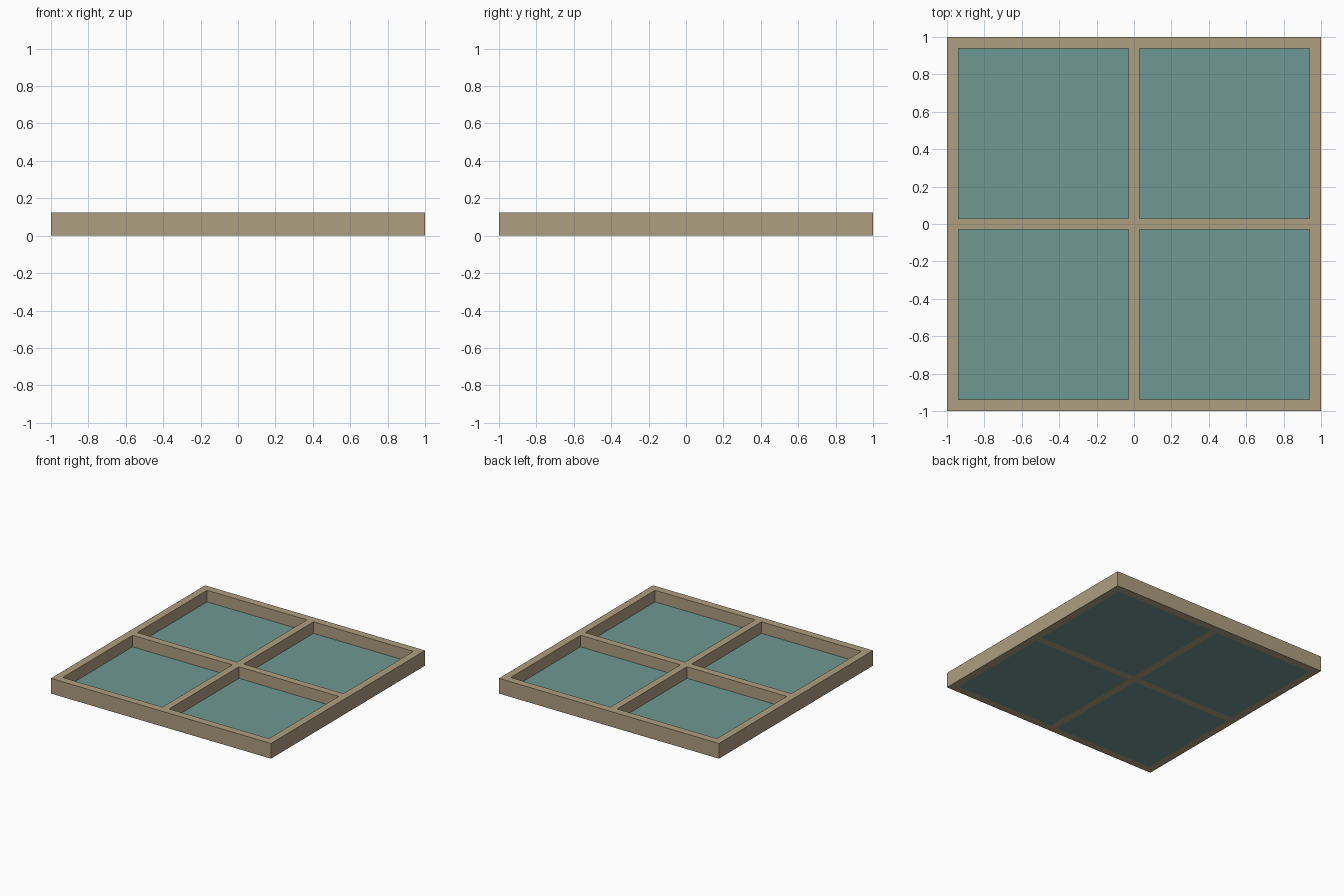
import bpy
import bmesh

cube = bpy.data.objects.get("Cube")
if cube:
    bpy.data.objects.remove(cube, do_unlink=True)

HEIGHT = 0.125
PANE_TOP = 0.03
INNER, BAR = 0.9375, 0.03   # inside of the border, half width of the cross bars


def make_material(name, color):
    mat = bpy.data.materials.new(name)
    mat.use_nodes = True
    mat.diffuse_color = color
    mat.node_tree.nodes["Principled BSDF"].inputs["Base Color"].default_value = color
    return mat


def make_object(name, bm, mat):
    bmesh.ops.recalc_face_normals(bm, faces=bm.faces)
    mesh = bpy.data.meshes.new(name)
    bm.to_mesh(mesh)
    bm.free()
    mesh.materials.append(mat)
    obj = bpy.data.objects.new(name, mesh)
    bpy.context.collection.objects.link(obj)
    return obj


def extrude_up(bm, height):
    result = bmesh.ops.extrude_face_region(bm, geom=bm.faces[:], use_keep_orig=True)
    verts = [g for g in result["geom"] if isinstance(g, bmesh.types.BMVert)]
    bmesh.ops.translate(bm, verts=verts, vec=(0, 0, height))


wood = make_material("tan_wood", (0.423, 0.342, 0.216, 1))
glass = make_material("teal_glass", (0.159, 0.314, 0.292, 1))

# Window frame: a lattice with four openings, raised to full height
lines = [-1, -INNER, -BAR, BAR, INNER, 1]
bm = bmesh.new()
grid = [[bm.verts.new((x, y, 0)) for y in lines] for x in lines]
for i in range(5):
    for j in range(5):
        if not (i % 2 and j % 2):
            bm.faces.new((grid[i][j], grid[i + 1][j], grid[i + 1][j + 1], grid[i][j + 1]))
extrude_up(bm, HEIGHT)
make_object("window_frame", bm, wood)

# Four panes set flush with the underside
for side_y, label_y in ((-1, "front"), (1, "back")):
    for side_x, label_x in ((-1, "right"), (1, "left")):
        bm = bmesh.new()
        corners = [(BAR, BAR), (INNER, BAR), (INNER, INNER), (BAR, INNER)]
        bm.faces.new([bm.verts.new((side_x * x, side_y * y, 0)) for x, y in corners])
        extrude_up(bm, PANE_TOP)
        make_object(f"pane_{label_y}_{label_x}", bm, glass)
